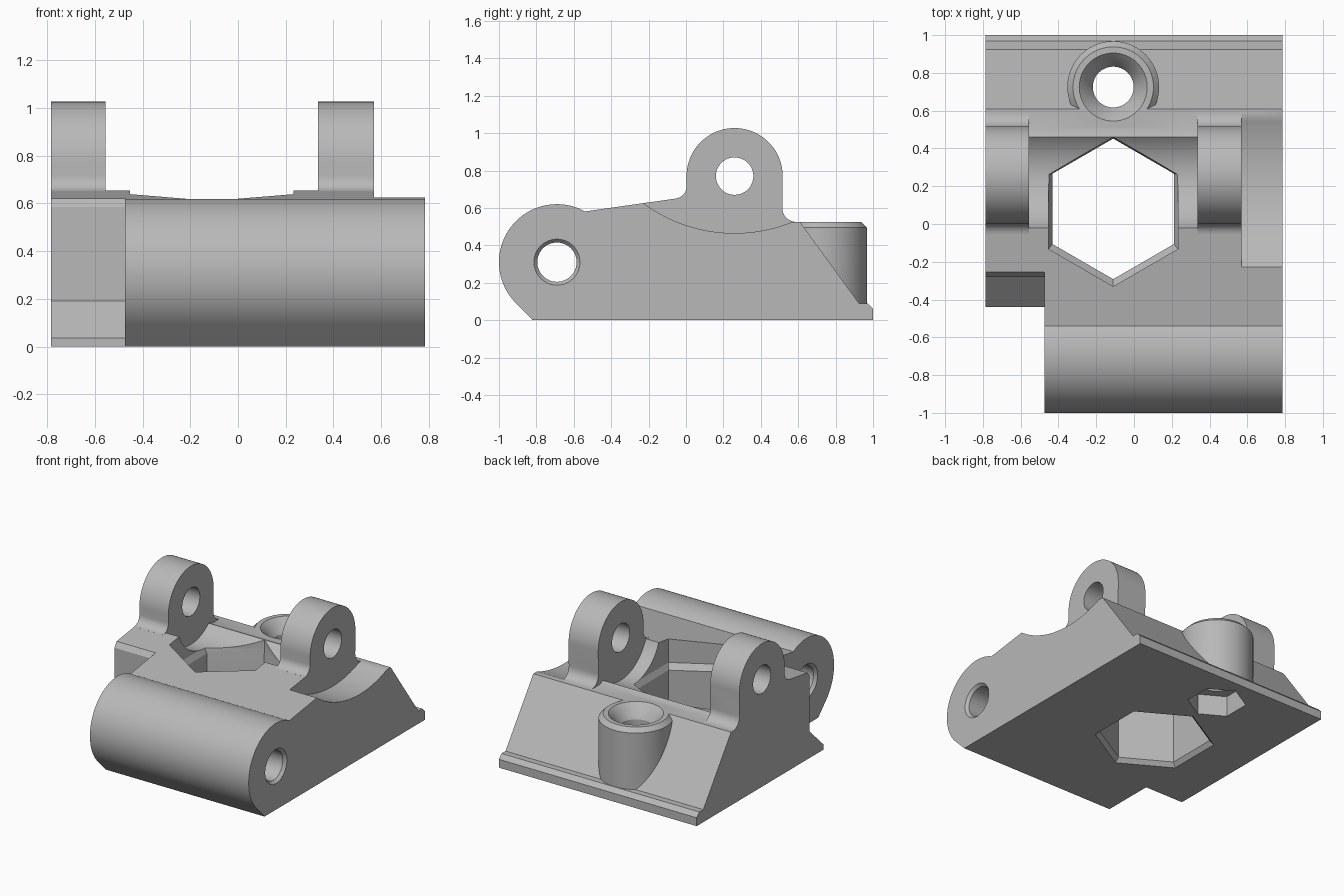
import bpy, bmesh
from math import sin, cos, radians, pi

cube = bpy.data.objects.get("Cube")
if cube:
    bpy.data.objects.remove(cube)

grey = bpy.data.materials.new("plain grey")
grey.use_nodes = True
GREY = (0.48, 0.48, 0.48, 1)
grey.diffuse_color = GREY
grey.node_tree.nodes["Principled BSDF"].inputs["Base Color"].default_value = GREY


def finish(name, bm):
    bmesh.ops.recalc_face_normals(bm, faces=bm.faces)
    mesh = bpy.data.meshes.new(name)
    bm.to_mesh(mesh)
    bm.free()
    mesh.materials.append(grey)
    ob = bpy.data.objects.new(name, mesh)
    bpy.context.collection.objects.link(ob)
    return ob


def arc(cy, cz, r, a0, a1, n=24):
    steps = [radians(a0 + (a1 - a0) * i / n) for i in range(n + 1)]
    return [(cy + r * cos(a), cz + r * sin(a)) for a in steps]


def prism(name, profile, x0, x1):
    """Extrude a (y, z) outline along x."""
    bm = bmesh.new()
    face = bm.faces.new([bm.verts.new((x0, y, z)) for y, z in profile])
    ext = bmesh.ops.extrude_face_region(bm, geom=[face])
    moved = [v for v in ext["geom"] if isinstance(v, bmesh.types.BMVert)]
    bmesh.ops.translate(bm, verts=moved, vec=(x1 - x0, 0, 0))
    return finish(name, bm)


def lathe(name, rings, place, sides=64):
    """Stack of (radius, height, sideways shift) rings; place maps to xyz."""
    bm = bmesh.new()
    loops = []
    for r, h, shift in rings:
        angles = [pi / 2 + 2 * pi * i / sides for i in range(sides)]
        loops.append([bm.verts.new(place(r * cos(a), r * sin(a) + shift, h)) for a in angles])
    for low, high in zip(loops, loops[1:]):
        for i in range(sides):
            j = (i + 1) % sides
            bm.faces.new((low[i], low[j], high[j], high[i]))
    bm.faces.new(loops[0])
    bm.faces.new(loops[-1])
    return finish(name, bm)


def upright(cx, cy):
    return lambda u, v, h: (cx + u, cy + v, h)


def sideways(cy, cz):
    return lambda u, v, h: (h, cy + u, cz + v)


def combine(target, other, operation):
    mod = target.modifiers.new(operation, "BOOLEAN")
    mod.operation = operation
    mod.solver = "EXACT"
    mod.object = other
    bpy.context.view_layer.objects.active = target
    bpy.ops.object.modifier_apply(modifier=mod.name)
    bpy.data.objects.remove(other)


W = 0.785            # half width
PIN_Y, PIN_Z = -0.69, 0.31
LUG_Y, LUG_Z = 0.26, 0.77
HEX_X = -0.11
BOSS_Y = 0.725

# Body with the rounded hinge barrel at the front and sloped back
outline = [(-0.82, 0), (1, 0), (1, 0.06), (0.97, 0.09), (0.925, 0.09),
           (0.61, 0.525), (0.5, 0.525), (0.3, 0.6), (-0.02, 0.655)]
outline += arc(PIN_Y, PIN_Z, 0.31, 61, 225, 48)
body = prism("bracket_body", outline, -W, W)

# Two upright lugs with filleted roots
lug = arc(LUG_Y, LUG_Z, 0.257, 0, 180, 40)
lug += arc(-0.062, 0.715, 0.065, 0, -82, 8)
lug += [(0.05, 0.47), (0.5, 0.47), (0.59, 0.522)]
lug += arc(0.59, 0.6, 0.075, 270, 180, 8)
for x0, x1 in ((-W, -0.555), (0.335, 0.57)):
    combine(body, prism("lug", lug, x0, x1), "UNION")

# Round screw boss on the back slope
boss = lathe("screw_boss", [(0.243, 0.03, 0), (0.243, 0.495, 0), (0.213, 0.525, 0)],
             upright(HEX_X, BOSS_Y))
combine(body, boss, "UNION")

# Cleared corner beside the barrel
corner = [(-1.1, -0.1), (-0.44, -0.1), (-0.44, 0.035), (-0.28, 0.19),
          (-0.28, 0.585), (-0.13, 0.8), (-1.1, 0.8)]
combine(body, prism("corner_cutter", corner, -1, -0.475), "DIFFERENCE")

# Round clearance between the lugs and shallow scoop beside the left lug
combine(body, lathe("clearance_cutter", [(0.305, -0.555, 0), (0.305, 0.335, 0)],
                    sideways(LUG_Y, LUG_Z), 96), "DIFFERENCE")
combine(body, lathe("scoop_cutter", [(0.82, 0.57, 0), (0.82, 1, 0)],
                    sideways(LUG_Y, 1.285), 160), "DIFFERENCE")

# Cross holes through the lugs and the barrel, the barrel one countersunk
combine(body, lathe("lug_hole_cutter", [(0.1, -1, 0), (0.1, 1, 0)],
                    sideways(LUG_Y, LUG_Z)), "DIFFERENCE")
pin = [(0.123, -0.6, 0), (0.123, -0.475, 0), (0.105, -0.455, 0),
       (0.105, W - 0.02, 0), (0.123, W, 0), (0.123, 1, 0)]
combine(body, lathe("pin_hole_cutter", pin, sideways(PIN_Y, PIN_Z)), "DIFFERENCE")

# Large hexagonal opening with bevelled rims
hexagon = [(0.4, -0.1, 0), (0.4, 0, 0), (0.372, 0.03, 0), (0.372, 0.43, 0),
           (0.395, 0.47, -0.015), (0.395, 1, -0.015)]
combine(body, lathe("hex_cutter", hexagon, upright(HEX_X, 0.08), 6), "DIFFERENCE")

# Screw hole with funnel mouth, and nut pocket underneath
screw = [(0.108, -0.1, 0), (0.108, 0.43, 0), (0.145, 0.49, 0), (0.18, 0.525, 0), (0.18, 0.8, 0)]
combine(body, lathe("screw_cutter", screw, upright(HEX_X, BOSS_Y)), "DIFFERENCE")
combine(body, lathe("nut_cutter", [(0.195, -0.1, 0), (0.195, 0.15, 0)],
                    upright(HEX_X, BOSS_Y), 6), "DIFFERENCE")

bpy.ops.object.select_all(action="DESELECT")
body.select_set(True)
bpy.context.view_layer.objects.active = body
bpy.ops.object.shade_smooth_by_angle(angle=radians(25))
